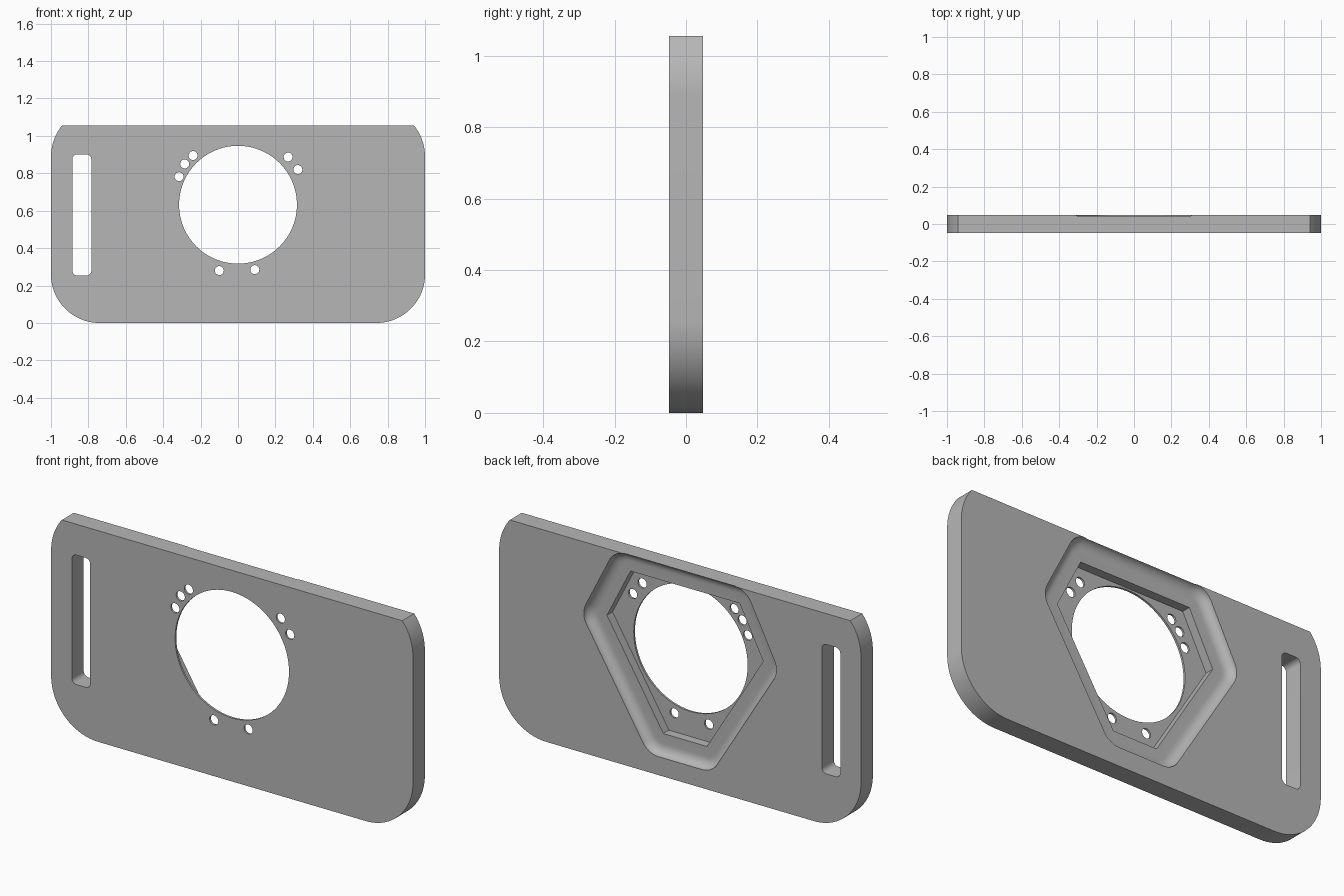
import bpy, bmesh
from math import sin, cos, pi, atan2, sqrt

if "Cube" in bpy.data.objects:
    bpy.data.objects.remove(bpy.data.objects["Cube"])

HALF = 0.047      # half the plate thickness
TOP = 1.055       # plate height
FLOOR = -0.037    # recess floor, leaving a thin front skin


def arc(cx, cz, r, a0, a1, n):
    return [(cx + r * cos(a0 + (a1 - a0) * i / n),
             cz + r * sin(a0 + (a1 - a0) * i / n)) for i in range(n + 1)]


def circle(cx, cz, r, n):
    return arc(cx, cz, r, 0, 2 * pi, n)[:-1]


def loft(name, rings):
    """Closed solid through (y, outline) rings with equal point counts."""
    bm = bmesh.new()
    rows = [[bm.verts.new((x, y, z)) for x, z in pts] for y, pts in rings]
    n = len(rows[0])
    for a, b in zip(rows, rows[1:]):
        for i in range(n):
            j = (i + 1) % n
            bm.faces.new((a[i], a[j], b[j], b[i]))
    bm.faces.new(rows[0])
    bm.faces.new(rows[-1])
    bmesh.ops.recalc_face_normals(bm, faces=bm.faces[:])
    mesh = bpy.data.meshes.new(name)
    bm.to_mesh(mesh)
    bm.free()
    obj = bpy.data.objects.new(name, mesh)
    bpy.context.collection.objects.link(obj)
    return obj


def rounded(poly, r, n=10):
    """Counter-clockwise polygon grown outward by r, with round corners."""
    out = []
    for i, (x, z) in enumerate(poly):
        px, pz = poly[i - 1]
        nx, nz = poly[(i + 1) % len(poly)]
        a0 = atan2(-(x - px), z - pz)
        a0 = atan2(-(x - px), (z - pz))
        a1 = atan2(-(nx - x), (nz - z))
        if a1 < a0:
            a1 += 2 * pi
        out += arc(x, z, r, a0, a1, n)
    return out


def prism(name, pts, y0, y1):
    return loft(name, [(y0, pts), (y1, pts)])


# Plate: large round lower corners, upper corners cut off by the top edge
R, CX, CZ = 0.26, 0.74, 0.89
a_top = atan2(TOP - CZ, sqrt(R * R - (TOP - CZ) ** 2))
right = arc(CX, R, R, -pi / 2, 0, 24) + arc(CX, CZ, R, 0, a_top, 12)
outline = right + [(-x, z) for x, z in reversed(right)]
plate = prism("plate", outline, -HALF, HALF)

# Hexagonal recess in the back: filleted ledge, then a straight-sided pocket
half_hex = [(0.12, 0.192), (0.432, 0.70), (0.302, 0.9555)]
hexagon = half_hex + [(-x, z) for x, z in reversed(half_hex)]
LEDGE_W, LEDGE_D, FILLET = 0.10, 0.04, 0.05
rings = [(HALF + 0.02, rounded(hexagon, LEDGE_W))]
for i in range(9):
    t = i / 8 * pi / 2
    rings.append((HALF - LEDGE_D * sin(t),
                  rounded(hexagon, LEDGE_W - FILLET * (1 - cos(t)))))
cutters = [loft("ledge_cutter", rings),
           prism("pocket_cutter", hexagon, FLOOR, HALF + 0.03)]

# Central opening, strap slot and small holes
cutters.append(prism("opening_cutter", circle(0, 0.632, 0.315, 96), -0.1, 0.1))
slot = [(-0.86, 0.28), (-0.81, 0.28), (-0.81, 0.875), (-0.86, 0.875)]
cutters.append(prism("slot_cutter", rounded(slot, 0.026, 8), -0.1, 0.1))
for x, z in [(-0.315, 0.782), (-0.285, 0.85), (-0.24, 0.895), (0.268, 0.887),
             (0.32, 0.82), (-0.10, 0.28), (0.09, 0.285)]:
    cutters.append(prism("hole_cutter", circle(x, z, 0.024, 24), -0.1, 0.1))

bpy.ops.object.select_all(action="DESELECT")
bpy.context.view_layer.objects.active = plate
plate.select_set(True)
for c in cutters:
    c.hide_render = True
    mod = plate.modifiers.new("cut", "BOOLEAN")
    mod.operation = "DIFFERENCE"
    mod.solver = "EXACT"
    mod.object = c
    bpy.ops.object.modifier_apply(modifier=mod.name)
    bpy.data.objects.remove(c)

# Colour and shading
grey = bpy.data.materials.new("grey")
grey.use_nodes = True
colour = (0.47, 0.47, 0.47, 1)
grey.diffuse_color = colour
grey.node_tree.nodes["Principled BSDF"].inputs["Base Color"].default_value = colour
plate.data.materials.clear()
plate.data.materials.append(grey)
for p in plate.data.polygons:
    p.material_index = 0
bpy.ops.object.shade_smooth_by_angle(angle=0.5)
